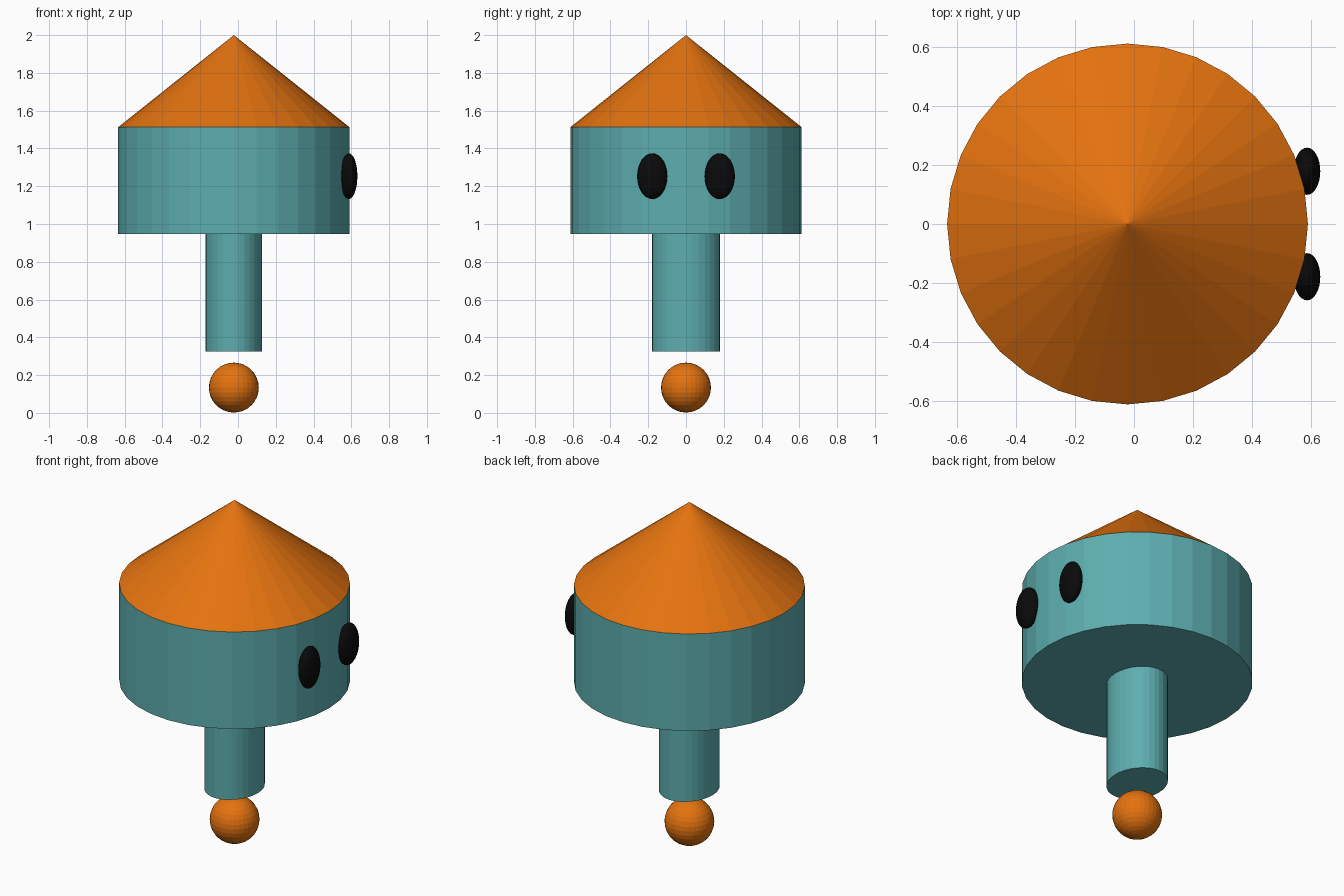
import bpy

if "Cube" in bpy.data.objects:
    bpy.data.objects.remove(bpy.data.objects["Cube"])

CX = -0.022  # shared axis of the round parts


def material(name, rgb):
    m = bpy.data.materials.new(name)
    m.diffuse_color = (*rgb, 1)
    m.use_nodes = True
    m.node_tree.nodes["Principled BSDF"].inputs["Base Color"].default_value = m.diffuse_color
    return m


teal = material("teal", (0.11, 0.42, 0.43))
orange = material("orange", (0.78, 0.17, 0.005))
black = material("black", (0.003, 0.003, 0.003))


def finish(name, mat, scale=(1, 1, 1)):
    ob = bpy.context.object
    ob.name = name
    ob.scale = scale
    ob.data.materials.append(mat)
    return ob


def cylinder(name, rx, ry, z0, z1):
    bpy.ops.mesh.primitive_cylinder_add(
        vertices=32, radius=1, depth=z1 - z0, location=(CX, 0, (z0 + z1) / 2))
    return finish(name, teal, (rx, ry, 1))


def ellipsoid(name, mat, loc, scale):
    bpy.ops.mesh.primitive_uv_sphere_add(
        segments=32, ring_count=16, radius=1, location=loc)
    return finish(name, mat, scale)


# Drum-shaped head and slightly oval stem
cylinder("head", 0.612, 0.612, 0.946, 1.513)
cylinder("stem", 0.15, 0.18, 0.326, 0.946)

# Conical hat
bpy.ops.mesh.primitive_cone_add(
    vertices=32, radius1=0.612, radius2=0, depth=0.487,
    location=(CX, 0, 1.513 + 0.487 / 2))
finish("hat", orange)

# Ball floating below the stem
ellipsoid("foot_ball", orange, (CX, 0, 0.134), (0.132, 0.132, 0.132))

# Pair of oval eyes on the +x side
for side, s in (("left", 1), ("right", -1)):
    ellipsoid(f"{side}_eye", black, (0.587, s * 0.179, 1.253), (0.045, 0.08, 0.121))
